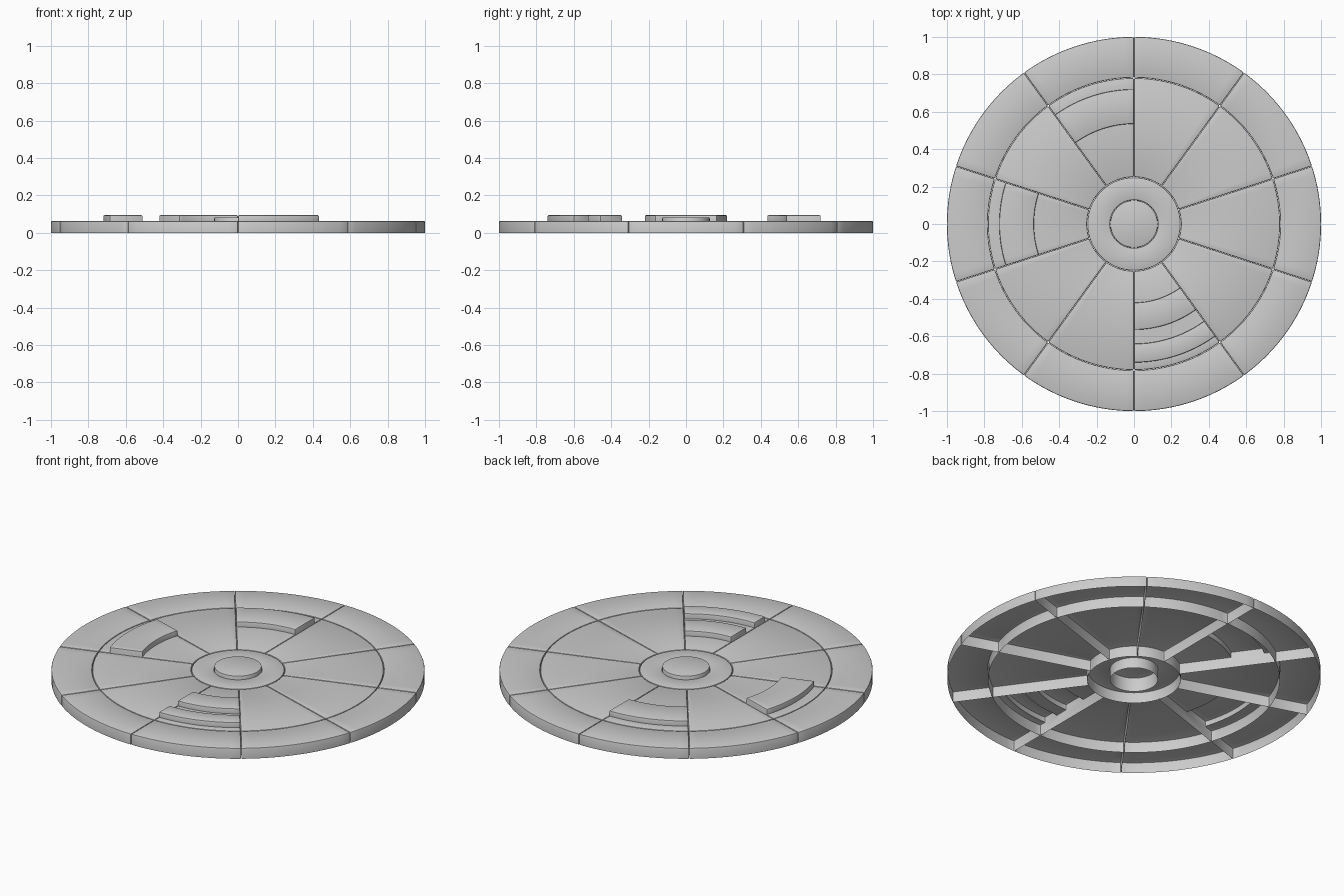
import bpy, bmesh, math

if "Cube" in bpy.data.objects:
    bpy.data.objects.remove(bpy.data.objects["Cube"])

H = 0.063      # panel height
TOP = 0.094    # height of the raised blocks
N = 12         # arc steps per panel
STEP = math.radians(36)


def finish(name, bm, width=0.006):
    """Round the convex sharp edges and turn the bmesh into an object."""
    bmesh.ops.recalc_face_normals(bm, faces=bm.faces)
    bm.normal_update()
    if max(bm.faces, key=lambda f: f.calc_center_median().z).normal.z < 0:
        bmesh.ops.reverse_faces(bm, faces=bm.faces)
        bm.normal_update()
    sharp = [e for e in bm.edges if len(e.link_faces) == 2
             and e.calc_face_angle_signed() > math.radians(40)]
    bmesh.ops.bevel(bm, geom=sharp, offset=width, segments=2, profile=0.5,
                    affect='EDGES', clamp_overlap=True)
    me = bpy.data.meshes.new(name)
    bm.to_mesh(me)
    bm.free()
    ob = bpy.data.objects.new(name, me)
    bpy.context.collection.objects.link(ob)
    bpy.context.view_layer.objects.active = ob
    ob.select_set(True)
    bpy.ops.object.shade_smooth_by_angle(angle=math.radians(30))
    ob.select_set(False)


def sector(name, profile, start):
    """Open-bottomed shell: an (r, z) profile swept through one sector."""
    bm = bmesh.new()
    gap = 0.0008
    rows = []
    for i in range(N + 1):
        row = []
        for r, z in profile:
            edge = gap / r
            a = start + edge + (STEP - 2 * edge) * i / N
            row.append(bm.verts.new((r * math.cos(a), r * math.sin(a), z)))
        rows.append(row)
    for a, b in zip(rows, rows[1:]):
        for j in range(len(profile) - 1):
            bm.faces.new((a[j], a[j + 1], b[j + 1], b[j]))
    bm.faces.new(rows[0])
    bm.faces.new(rows[-1])
    finish(name, bm)


def revolve(name, profile, n=72):
    """Full-circle shell; a last radius of 0 means a flat cap."""
    bm = bmesh.new()
    cap = profile[-1][0] == 0
    pts = profile[:-1] if cap else profile
    rows = [[bm.verts.new((r * math.cos(math.tau * i / n),
                           r * math.sin(math.tau * i / n), z)) for r, z in pts]
            for i in range(n)]
    for i in range(n):
        a, b = rows[i], rows[(i + 1) % n]
        for j in range(len(pts) - 1):
            bm.faces.new((a[j], a[j + 1], b[j + 1], b[j]))
    if cap:
        bm.faces.new([row[-1] for row in rows])
    finish(name, bm)


# Raised blocks, by sector index (sector 0 starts at 18 degrees)
blocks = {
    2: [(0.535, 0.72)],
    4: [(0.535, 0.72)],
    7: [(0.42, 0.565), (0.64, 0.74)],
}

for k in range(10):
    start = math.radians(18) + k * STEP
    # Outer rim panel
    sector(f"rim_panel_{k}", [(0.782, 0), (0.782, H), (1.0, H), (1.0, 0)], start)
    # Inner wedge panel with its raised steps
    prof = [(0.251, 0), (0.251, H)]
    for r0, r1 in blocks.get(k, []):
        prof += [(r0, H), (r0, TOP), (r1, TOP), (r1, H)]
    prof += [(0.78, H), (0.78, 0)]
    sector(f"wedge_panel_{k}", prof, start)

# Hub ring and centre cap
revolve("hub_ring", [(0.249, 0), (0.249, H), (0.128, H), (0.128, 0)])
revolve("hub_cap", [(0.127, 0), (0.127, 0.083), (0, 0.083)])
